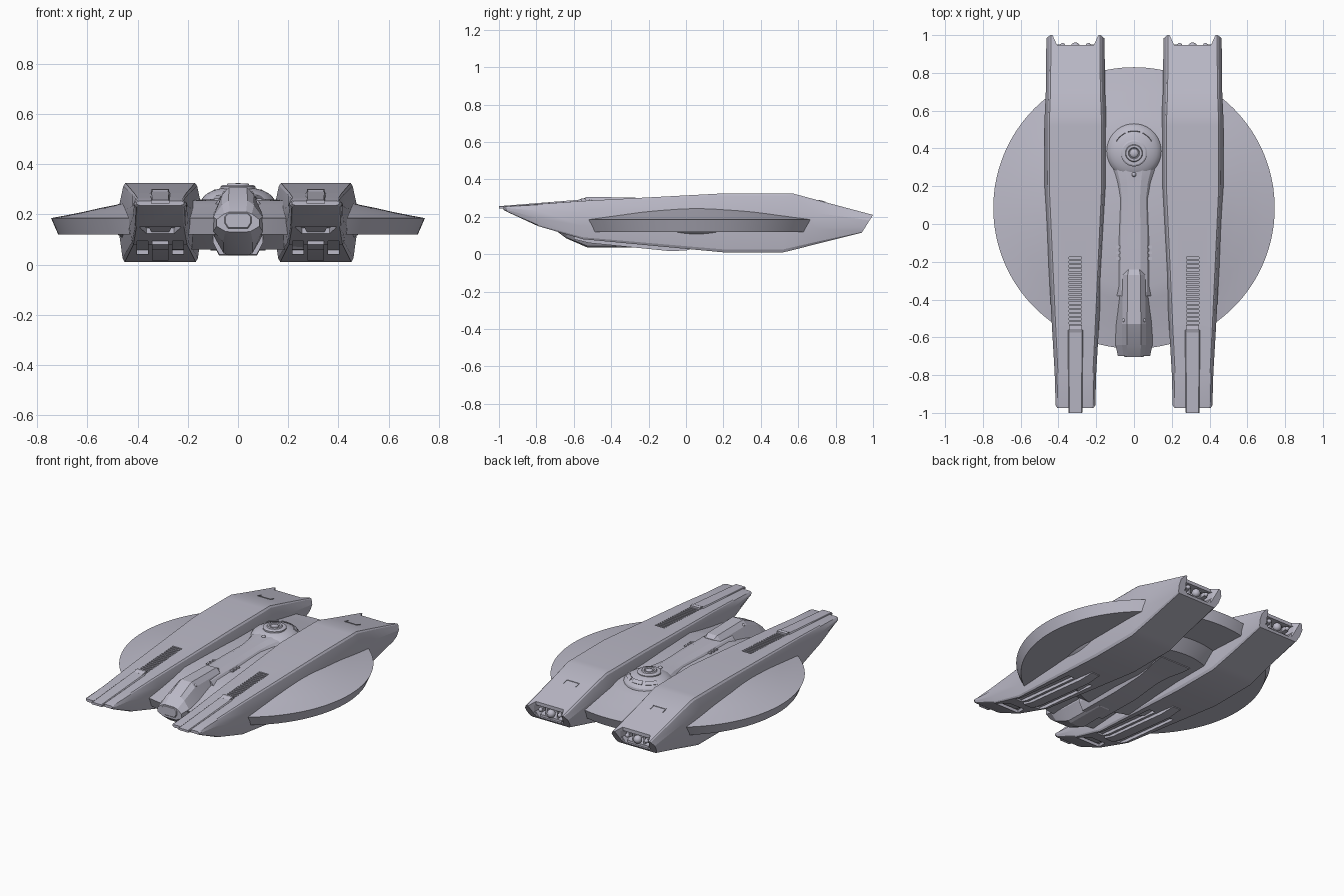
import bpy, bmesh, math

cube = bpy.data.objects.get("Cube")
if cube:
    bpy.data.objects.remove(cube)

hull = bpy.data.materials.new("pale_lavender_grey")
hull.use_nodes = True
tone = (0.50, 0.49, 0.575, 1)
hull.diffuse_color = tone
hull.node_tree.nodes["Principled BSDF"].inputs["Base Color"].default_value = tone
parts = []
BOX = [(1, 1), (1, 0)]


def finish(name, bm):
    bmesh.ops.recalc_face_normals(bm, faces=bm.faces)
    mesh = bpy.data.meshes.new(name)
    bm.to_mesh(mesh)
    bm.free()
    mesh.materials.append(hull)
    ob = bpy.data.objects.new(name, mesh)
    bpy.context.collection.objects.link(ob)
    parts.append(ob)
    return ob


def add_loft(bm, x, stations, prof):
    """Skin mirrored sections; station = y, half width, top, bottom (, y at bottom)."""
    rings = []
    for y, hw, zt, zb, *skew in stations:
        yb = skew[0] if skew else y
        half = [(w * hw, yb + (y - yb) * t, zb + (zt - zb) * t) for w, t in prof]
        ring = [(x + a, b, c) for a, b, c in half] + [(x - a, b, c) for a, b, c in reversed(half)]
        rings.append([bm.verts.new(p) for p in ring])
    n = len(rings[0])
    for r, q in zip(rings, rings[1:]):
        for i in range(n):
            bm.faces.new((r[i], r[(i + 1) % n], q[(i + 1) % n], q[i]))
    bm.faces.new(rings[0])
    bm.faces.new(rings[-1])


def loft(name, x, stations, prof=BOX):
    bm = bmesh.new()
    add_loft(bm, x, stations, prof)
    return finish(name, bm)


def lathe(name, centre, prof, steps=96):
    bm = bmesh.new()
    vs = [bm.verts.new((r, 0, z)) for r, z in prof]
    es = [bm.edges.new(p) for p in zip(vs, vs[1:])]
    bmesh.ops.spin(bm, geom=vs + es, cent=(0, 0, 0), axis=(0, 0, 1),
                   angle=math.tau, steps=steps)
    bmesh.ops.remove_doubles(bm, verts=bm.verts, dist=1e-5)
    bmesh.ops.translate(bm, verts=bm.verts, vec=centre)
    return finish(name, bm)


def ball(name, centre, radius, squash=1):
    prof = [(radius * math.sin(math.pi * i / 16), radius * squash * math.cos(math.pi * i / 16))
            for i in range(17)]
    prof[0], prof[-1] = (0, radius * squash), (0, -radius * squash)
    return lathe(name, centre, prof, 40)


def carve(target, cutter):
    parts.remove(cutter)
    cutter.hide_render = True
    cutter.hide_set(True)
    cutter.display_type = 'WIRE'
    mod = target.modifiers.new(cutter.name, 'BOOLEAN')
    mod.operation = 'DIFFERENCE'
    mod.solver = 'EXACT'
    mod.object = cutter


# Saucer with a gently concave upper surface and sunken belly
lathe("saucer", (0, 0.085, 0), [
    (0, 0.06), (0.40, 0.06), (0.48, 0.12), (0.717, 0.12), (0.745, 0.185), (0.68, 0.197),
    (0.615, 0.21), (0.55, 0.225), (0.49, 0.237), (0.42, 0.255), (0, 0.262)], 128)

# Central spine and front cabin
SPINE = [(0.35, 1), (0.7, 0.94), (0.92, 0.83), (1, 0.68), (1, 0.2), (0.75, 0)]
loft("spine", 0, [(-0.38, 0.10, 0.28, 0.04), (-0.08, 0.10, 0.285, 0.035),
                  (0.13, 0.09, 0.285, 0.05), (0.22, 0.105, 0.288, 0.055),
                  (0.31, 0.135, 0.29, 0.055), (0.38, 0.143, 0.29, 0.055)], SPINE)
CABIN = [(0.38, 1), (0.65, 0.9), (1, 0.62), (1, 0.28), (0.6, 0.03), (0.4, 0)]
loft("cabin", 0, [(-0.70, 0.085, 0.21, 0.13), (-0.64, 0.098, 0.255, 0.085),
                  (-0.53, 0.096, 0.307, 0.037), (-0.27, 0.088, 0.302, 0.035),
                  (-0.24, 0.075, 0.285, 0.05)], CABIN)
loft("cabin_front_window", 0, [(-0.705, 0.05, 0.203, 0.148), (-0.698, 0.055, 0.207, 0.142)],
     [(0.75, 1), (1, 0.75), (1, 0.35), (0.75, 0)])
for s in (-1, 1):
    ball("cabin_stud", (s * 0.052, -0.51, 0.283), 0.010)
    for i in range(3):
        loft("spine_vent", s * 0.082, [(-0.19 + i * 0.03, 0.014, 0.264, 0.25),
                                       (-0.175 + i * 0.03, 0.014, 0.264, 0.25)])

# Dome turret at the rear of the spine
ball("rear_dome", (0, 0.385, 0.25), 0.146, 0.42)
lathe("dome_ring", (0, 0.375, 0), [(0, 0.28), (0.07, 0.28), (0.07, 0.311), (0.062, 0.316),
                                   (0.046, 0.316), (0.042, 0.322), (0.03, 0.322),
                                   (0.026, 0.316), (0, 0.318)], 48)
ball("dome_cap", (0, 0.375, 0.313), 0.024, 0.5)
ball("spine_stud", (0, 0.262, 0.289), 0.012)
for k in range(3):
    # Curved window plates around the dome
    bm = bmesh.new()
    mid = math.pi / 2 + (k - 1) * 0.75
    cols = []
    for j in range(9):
        a = mid - 0.3 + j * 0.075
        cols.append([bm.verts.new((r * math.cos(a), 0.385 + r * math.sin(a), z))
                     for r, z in ((0.105, 0.296), (0.108, 0.300), (0.128, 0.284), (0.124, 0.279))])
    for c, d in zip(cols, cols[1:]):
        for i in range(4):
            bm.faces.new((c[i], c[(i + 1) % 4], d[(i + 1) % 4], d[i]))
    bm.faces.new(cols[0])
    bm.faces.new(cols[-1])
    finish("dome_window", bm)

# Twin nacelles
SHELL = [(0.84, 1), (0.89, 0.965), (1, 0.70), (0.99, 0.35), (0.91, 0.05), (0.86, 0)]


def top_z(y):
    return 0.285 + (y + 0.55) * 0.0535


for side, s in (("left", 1), ("right", -1)):
    x = 0.31 * s
    body = loft(side + "_nacelle", x, [
        (-0.975, 0.095, 0.254, 0.236), (-0.96, 0.105, 0.256, 0.228),
        (-0.79, 0.110, 0.268, 0.150), (-0.55, 0.124, 0.285, 0.080),
        (0.20, 0.165, 0.325, 0.010), (0.52, 0.164, 0.325, 0.010),
        (0.57, 0.163, 0.325, 0.022), (0.70, 0.157, 0.29, 0.055),
        (1.0, 0.154, 0.21, 0.115, 0.94)], SHELL)

    # Rear notch and engine recess
    carve(body, loft("notch_cutter", x, [(0.948, 0.098, 0.4, 0.132), (1.02, 0.13, 0.4, 0.132)]))
    carve(body, loft("recess_cutter", x, [(0.87, 0.095, 0.202, 0.128), (1.0, 0.108, 0.202, 0.128)],
                     [(1, 1), (1, 0.45), (0.75, 0)]))

    # Row of slots along the top
    bm = bmesh.new()
    for i in range(17):
        y = -0.53 + i * 0.0215
        add_loft(bm, x, [(y, 0.033, top_z(y) + 0.02, top_z(y) - 0.012),
                         (y + 0.011, 0.033, top_z(y) + 0.02, top_z(y) - 0.012)], BOX)
    carve(body, finish("slot_cutter", bm))

    # Grooves and mouth under the bow
    bm = bmesh.new()
    for d in (-0.07, 0.07):
        add_loft(bm, x + d, [(-0.60, 0.022, 0.105, 0.02), (-0.12, 0.022, 0.057, -0.02)], BOX)
    carve(body, finish("groove_cutter", bm))
    carve(body, loft("mouth_cutter", x, [(-0.79, 0.085, 0.17, 0.10), (-0.70, 0.055, 0.145, 0.08)]))
    loft("mouth_plate", x, [(-0.77, 0.05, 0.17, 0.155), (-0.70, 0.035, 0.15, 0.13)])

    # Ridge, latch block and keel
    loft(side + "_bow_ridge", x, [(-1.0, 0.036, 0.257, 0.243), (-0.56, 0.040, 0.292, 0.255)],
         [(0.88, 1), (1, 0.8), (1, 0)])
    loft(side + "_ridge_block", x, [(-0.575, 0.03, 0.291, 0.26), (-0.555, 0.034, 0.299, 0.26),
                                    (-0.535, 0.034, 0.297, 0.26)])
    loft(side + "_keel", x, [(-0.60, 0.032, 0.12, 0.080), (-0.52, 0.032, 0.11, 0.060),
                             (-0.08, 0.032, 0.08, 0.016), (0.02, 0.028, 0.06, 0.022)])

    # Stern hatch outline
    for d in (-0.044, 0.044):
        loft("hatch_edge", x + d, [(0.71, 0.002, 0.291, 0.284), (0.745, 0.002, 0.2815, 0.275)])
    loft("hatch_sill", x, [(0.708, 0.044, 0.2915, 0.285), (0.713, 0.044, 0.290, 0.284)])

    # Engine details
    ball(side + "_engine_core", (x, 0.935, 0.167), 0.026)
    loft("engine_shelf", x, [(0.865, 0.092, 0.15, 0.13), (0.935, 0.075, 0.142, 0.128)])
    for d in (-1, 1):
        ball("engine_jet", (x + d * 0.068, 0.945, 0.178), 0.013)
        loft("jet_mount", x + d * 0.068, [(0.86, 0.017, 0.196, 0.16), (0.94, 0.012, 0.19, 0.166)])
        loft("engine_strut", x + d * 0.04, [(0.86, 0.006, 0.202, 0.13), (0.925, 0.006, 0.20, 0.13)])

# Crisp edges, smooth curves
bpy.ops.object.select_all(action='DESELECT')
for ob in parts:
    ob.select_set(True)
bpy.context.view_layer.objects.active = parts[0]
bpy.ops.object.shade_smooth_by_angle(angle=math.radians(18))
